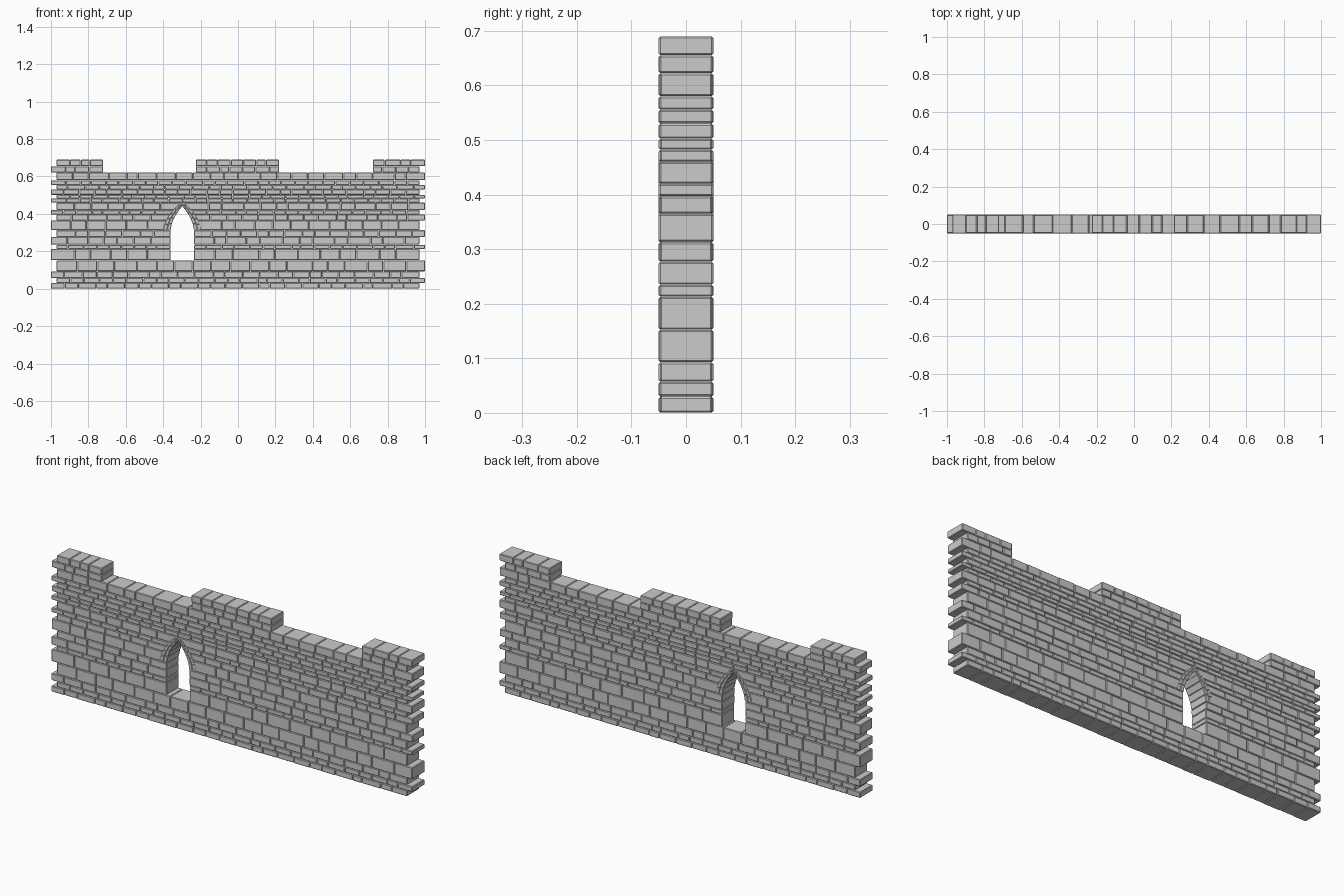
import bpy
import bmesh
import random

random.seed(7)
if "Cube" in bpy.data.objects:
    bpy.data.objects.remove(bpy.data.objects["Cube"], do_unlink=True)

HALF_DEPTH = 0.05
GAP = 0.0006
WINDOW_X = -0.298
SPRING = 0.3

# Bed-joint heights of the stone courses
JOINTS = [0, 0.03, 0.057, 0.093, 0.152, 0.213, 0.235, 0.277, 0.313, 0.365, 0.397,
          0.42, 0.46, 0.482, 0.502, 0.53, 0.555, 0.58, 0.622, 0.655, 0.69]
MERLONS = [(-1, -0.72), (-0.225, 0.22), (0.72, 1)]
SILL_COURSE = 4
FIRST_MERLON_COURSE = 18


def arch_width(z, half, apex):
    """Half width of a pointed arch outline at height z."""
    t = max(0, (z - SPRING) / (apex - SPRING))
    return max(0, half * (1 - t ** 2))


def add_block(bm, corners, depth):
    """Four-sided stone: an x-z outline given depth along y."""
    front = [bm.verts.new((x, -depth, z)) for x, z in corners]
    back = [bm.verts.new((x, depth, z)) for x, z in corners]
    bm.faces.new(front)
    bm.faces.new(back[::-1])
    for i in range(4):
        j = (i + 1) % 4
        bm.faces.new((front[j], front[i], back[i], back[j]))


def finish(bm, name, bevel=0.003):
    bmesh.ops.recalc_face_normals(bm, faces=bm.faces)
    mesh = bpy.data.meshes.new(name)
    bm.to_mesh(mesh)
    bm.free()
    obj = bpy.data.objects.new(name, mesh)
    bpy.context.collection.objects.link(obj)
    mod = obj.modifiers.new("chamfer", 'BEVEL')
    mod.width = bevel
    mod.segments = 1
    mod.limit_method = 'ANGLE'
    return obj


def lay_run(bm, left, right, z0, z1, length):
    """Lay stones between slanted ends, each given as (x at bottom, x at top)."""
    span = (right[0] + right[1] - left[0] - left[1]) / 2
    count = max(1, round(span / length))
    cuts = [left]
    inner0, inner1 = max(left), min(right)
    for i in range(1, count):
        x = inner0 + (inner1 - inner0) * (i + random.uniform(-0.2, 0.2)) / count
        cuts.append((x, x))
    cuts.append(right)
    for a, b in zip(cuts, cuts[1:]):
        add_block(bm, [(a[0] + GAP, z0), (b[0] - GAP, z0),
                       (b[1] - GAP, z1), (a[1] + GAP, z1)],
                  HALF_DEPTH - random.choice((0, 0.001, 0.002)))


# Courses: toothed ends, a window gap and merlons
for row, (z0, z1) in enumerate(zip(JOINTS, JOINTS[1:])):
    bm = bmesh.new()
    ends = (-1, 0.97) if row % 2 == 0 else (-0.97, 1)
    length = 0.05 + 0.95 * (z1 - z0)
    if row >= FIRST_MERLON_COURSE:
        length = 0.065
        runs = [((max(a, ends[0]),) * 2, (min(b, ends[1]),) * 2) for a, b in MERLONS]
    elif SILL_COURSE <= row and z0 < 0.45:
        # Plain jambs below, stones cut to the arch above
        half = 0.063 if z1 < 0.32 else 0.098
        widths = [arch_width(z, half, 0.462) for z in (z0, z1)]
        runs = [((ends[0],) * 2, tuple(WINDOW_X - w for w in widths)),
                (tuple(WINDOW_X + w for w in widths), (ends[1],) * 2)]
    else:
        runs = [((ends[0],) * 2, (ends[1],) * 2)]
    for left, right in runs:
        lay_run(bm, left, right, z0 + GAP / 2, z1 - GAP / 2, length)
    finish(bm, f"course_{row + 1:02d}")


# Two rings of arch stones around the window head
def arch_ring(name, inner, outer, stones):
    bm = bmesh.new()
    base = JOINTS[8]

    def point(outline, t):
        half, apex = outline
        z = base + (apex - base) * (1 - (1 - t) ** 1.3)
        return arch_width(z, half, apex), z

    for side in (-1, 1):
        for i in range(stones):
            a, b = i / stones, (i + 1) / stones
            quad = [point(inner, a), point(outer, a), point(outer, b), point(inner, b)]
            add_block(bm, [(WINDOW_X + side * x, z) for x, z in quad], HALF_DEPTH)
    return finish(bm, name, 0.002)


arch_ring("inner_arch_ring", (0.063, 0.44), (0.082, 0.453), 5)
arch_ring("outer_arch_ring", (0.082, 0.453), (0.102, 0.467), 6)
